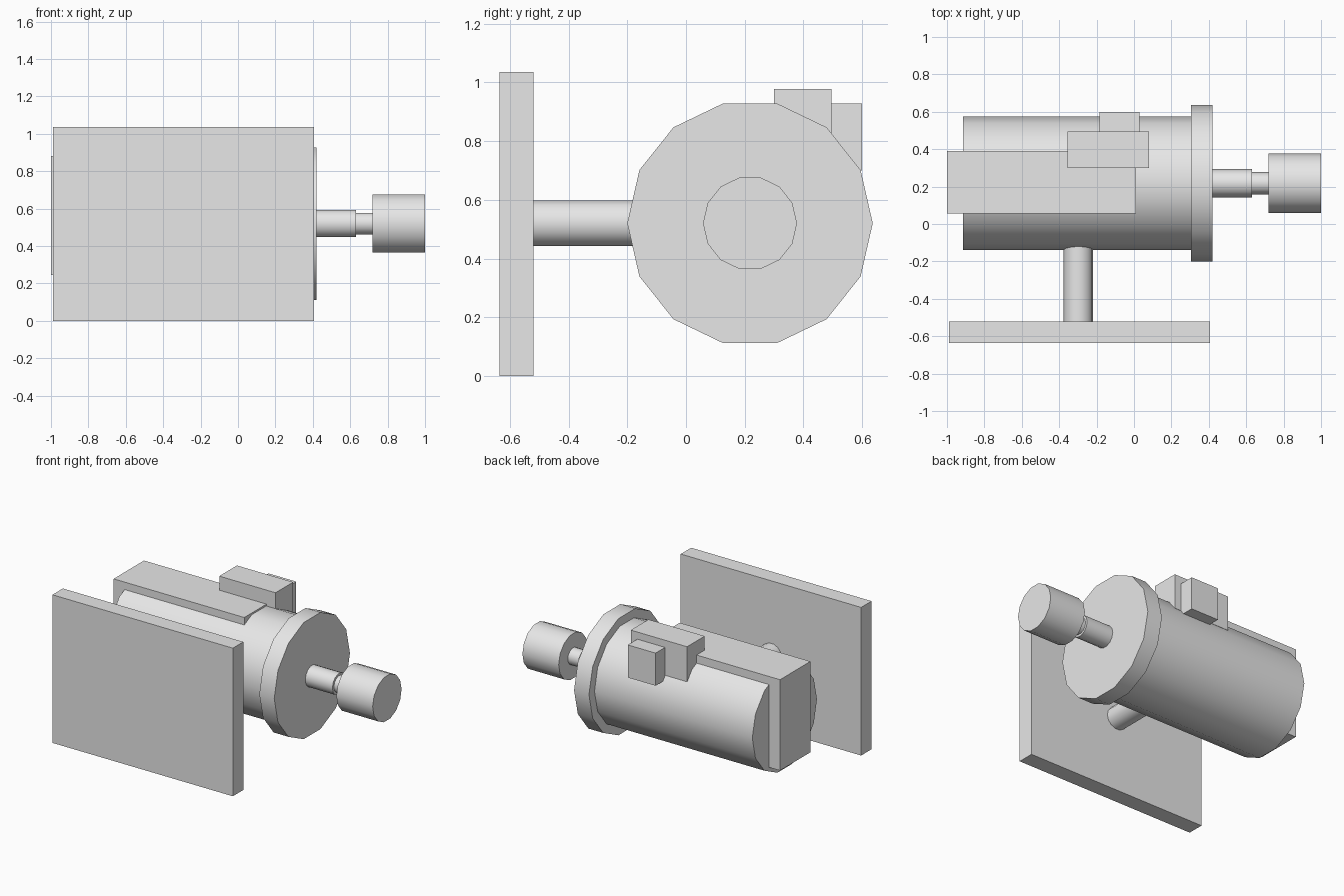
import bpy
import math
from mathutils import Vector

default = bpy.data.objects.get("Cube")
if default:
    bpy.data.objects.remove(default, do_unlink=True)

GREY = (0.8, 0.8, 0.8, 1.0)
grey = bpy.data.materials.new("light grey")
grey.use_nodes = True
grey.diffuse_color = GREY
grey.node_tree.nodes["Principled BSDF"].inputs["Base Color"].default_value = GREY

AXIS_Y, AXIS_Z = 0.218, 0.52   # centre line of the motor
SIDES = 14


def box(name, low, high):
    """Block between two opposite corners."""
    low, high = Vector(low), Vector(high)
    bpy.ops.mesh.primitive_cube_add(size=1, location=(low + high) / 2)
    obj = bpy.context.object
    obj.name = name
    obj.scale = high - low
    bpy.ops.object.transform_apply(location=False, rotation=False, scale=True)
    obj.data.materials.append(grey)


def rod(name, start, end, radius):
    """Cylinder between two points, with its side smoothed."""
    start, end = Vector(start), Vector(end)
    along = end - start
    # Keep one vertex on the horizontal plane through the rod
    turn = (0, math.pi / 2, 0) if along.x else (math.pi / 2, 0, 0)
    spin = math.pi / 2 if along.x else 0
    bpy.ops.mesh.primitive_cylinder_add(vertices=SIDES, radius=radius, depth=along.length,
                                        location=(start + end) / 2, rotation=turn)
    obj = bpy.context.object
    obj.name = name
    # The primitive starts at local +y; begin at the horizontal axis instead
    shift = spin if along.x else math.pi / 2
    first = obj.data.vertices[0].co
    current = math.atan2(first.y, first.x)
    wanted = shift if along.x else 0
    angle = wanted - current
    for v in obj.data.vertices:
        x, y = v.co.x, v.co.y
        v.co.x = x * math.cos(angle) - y * math.sin(angle)
        v.co.y = x * math.sin(angle) + y * math.cos(angle)
    bpy.ops.object.transform_apply(location=False, rotation=True, scale=True)
    bpy.ops.object.shade_smooth_by_angle(angle=math.radians(30))
    obj.data.materials.append(grey)


# Motor parts along the centre line: start x, end x, radius
for name, x0, x1, radius in (
    ("motor_body", -0.915, 0.305, 0.357),
    ("front_flange", 0.305, 0.42, 0.418),
    ("thick_shaft", 0.42, 0.63, 0.075),
    ("thin_shaft", 0.63, 0.72, 0.059),
    ("end_knob", 0.72, 1.0, 0.16),
):
    rod(name, (x0, AXIS_Y, AXIS_Z), (x1, AXIS_Y, AXIS_Z), radius)

# Mounting plate and the post that carries the motor
box("mounting_plate", (-0.99, -0.635, 0), (0.405, -0.52, 1.035))
rod("mounting_post", (-0.297, -0.52, AXIS_Z), (-0.297, 0, AXIS_Z), 0.079)

# Housings set into the body
box("long_housing", (-1, 0.055, 0.245), (0.01, 0.39, 0.88))
box("upper_housing", (-0.355, 0.3, 0.733), (0.08, 0.495, 0.978))
box("side_connector", (-0.185, 0.49, 0.7), (0.03, 0.6, 0.928))
